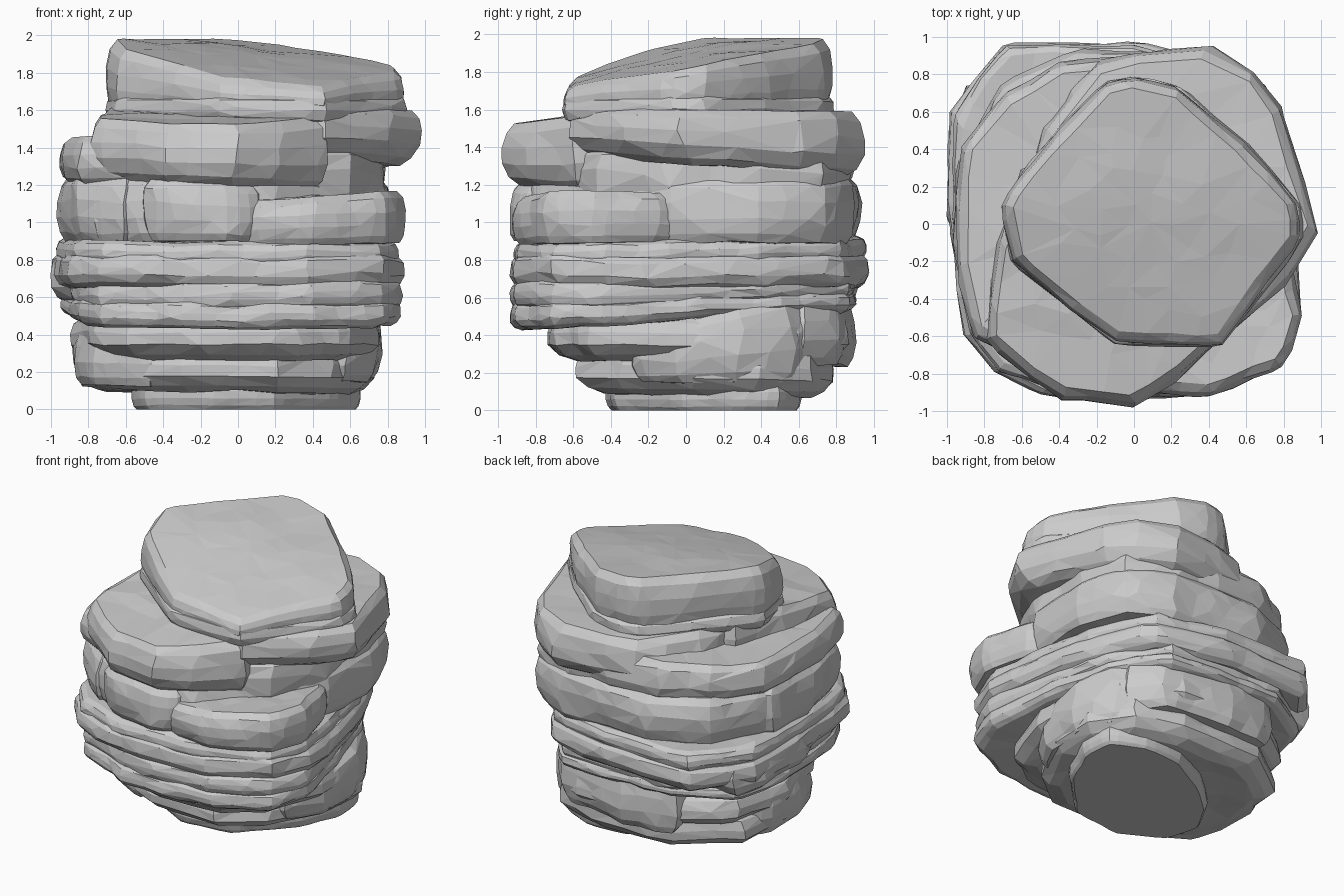
import bpy, bmesh
from mathutils import Vector, noise
from mathutils.bvhtree import BVHTree

if "Cube" in bpy.data.objects:
    bpy.data.objects.remove(bpy.data.objects["Cube"])

parts = []


def slab(name, pts, z0, z1, bot=(0, 0), top=(0, 0), under=0.09, bevel=0.06, rough=0.022, crown=0):
    """Weathered stone slab: outline, bottom/top heights and their x/y slopes."""
    seed = Vector((len(parts) * 3.7, 1.3, 5.1))
    loop = []
    for i, a in enumerate(pts):
        a, b = Vector(a), Vector(pts[(i + 1) % len(pts)])
        k = max(1, round((b - a).length / 0.07))
        loop += [a.lerp(b, j / k) for j in range(k)]
    n = len(loop)
    # soften the outline corners a little
    loop = [loop[i] * .7 + (loop[i - 1] + loop[(i + 1) % n]) * .15 for i in range(n)]
    c = sum(loop, Vector((0, 0))) / n
    # (height fraction, inset, scale) from the underside centre to the top centre
    rings = [(0, under, s) for s in (.2, .4, .55, .7, .85, 1)]
    rings += [(.13, under * .4, 1), (.36, 0, 1), (.62, 0, 1), (.86, bevel * .3, 1)]
    rings += [(1, bevel, s) for s in (1, .85, .7, .55, .4, .2)]

    def place(p, t):
        lo = z0 + bot[0] * p.x + bot[1] * p.y
        hi = z1 + top[0] * p.x + top[1] * p.y - crown * p.y * p.y
        v = Vector((p.x, p.y, lo + (hi - lo) * t))
        d = noise.noise_vector(v * 2.8 + seed) * rough
        d += noise.noise_vector(v * 7 + seed) * rough * .6
        v += Vector((d.x, d.y, d.z * .7))
        v.z = max(v.z, 0.0)
        if z0 <= 0 and t == 0:
            v.z = 0
        return v

    bm = bmesh.new()
    grid = []
    for t, inset, s in rings:
        row = []
        for p in loop:
            d = p - c
            q = c + d * s * (1 - inset / max(d.length, .2))
            row.append(bm.verts.new(place(q, t)))
        grid.append(row)
    for lo, hi in zip(grid, grid[1:]):
        for i in range(n):
            j = (i + 1) % n
            bm.faces.new((lo[i], lo[j], hi[j], hi[i]))
    for row, t in ((grid[0], 0), (grid[-1], 1)):
        m = bm.verts.new(place(c, t))
        for i in range(n):
            bm.faces.new((row[i], row[(i + 1) % n], m))
    bmesh.ops.recalc_face_normals(bm, faces=bm.faces)
    bmesh.ops.triangulate(bm, faces=bm.faces)
    parts.append((name, bm, BVHTree.FromBMesh(bm)))


def scaled(pts, s):
    return [(x * s, y * s) for x, y in pts]


def buried(p, own):
    """True when a point lies well inside another slab."""
    for _, bm, tree in parts:
        if tree is not own:
            co, no, _, dist = tree.find_nearest(p)
            if dist > .035 and (p - co).dot(no) < -.7 * dist:
                return True
    return False


# Foot of the rock
slab("base_slab", [(-.58, 0), (-.5, -.25), (-.2, -.43), (.2, -.39), (.54, -.02), (.66, .25),
     (.64, .5), (.4, .62), (.1, .61), (-.2, .45), (-.46, .22)], 0, .16, under=.03, rough=.012)
slab("lower_slab", [(-.87, .1), (-.78, -.33), (-.3, -.57), (.2, -.58), (.5, -.37), (.71, .05),
     (.73, .4), (.55, .68), (.2, .79), (-.4, .77), (-.82, .47)],
     .09, .32, bot=(-.02, -.02), under=.13)
slab("lower_ledge", [(-.88, .1), (-.77, -.36), (-.6, -.57), (-.2, -.74), (.3, -.72), (.6, -.53),
     (.75, -.1), (.75, .3), (.62, .6), (.3, .88), (-.4, .86), (-.82, .56)],
     .26, .5, under=.15)
slab("right_boulder", [(.3, -.3), (.6, -.28), (.75, -.06), (.77, .3), (.65, .57), (.4, .74),
     (.2, .2)], .15, .46, top=(0, .28), under=.06)
slab("left_boulder", [(-.45, -.5), (-.3, .4), (-.7, .5), (-.88, .25), (-.87, -.1), (-.77, -.36)],
     .13, .46, under=.05)
slab("back_boulder", [(-.5, .4), (.55, .4), (.6, .62), (.42, .83), (-.1, .91), (-.5, .84)],
     .24, .62, under=.06)

# Broad middle layers
mid = [(-.86, -.5), (-.76, -.73), (-.3, -.93), (.4, -.92), (.79, -.73), (.88, -.45), (.78, .1),
       (.66, .5), (.4, .88), (-.5, .92), (-.87, .66), (-.94, .2)]
slab("middle_slab_low", mid, .48, .6, bot=(0, .06), top=(0, .03), under=.06, bevel=.03)
slab("middle_slab_high", scaled(mid, .99), .57, .7, bot=(0, .03), top=(0, .02), under=.03, bevel=.03)
wide = [(-.99, .6), (-.99, .1), (-.96, -.25), (-.9, -.6), (-.74, -.79), (-.4, -.93), (.38, -.92),
        (.78, -.73), (.89, -.45), (.83, 0), (.74, .4), (.52, .84), (.2, .93), (0, .98), (-.7, .96)]
slab("wide_slab_low", wide, .65, .82, under=.06, bevel=.03)
slab("wide_slab_high", scaled(wide, .98), .78, .91, bot=(0, .02), top=(0, .02), under=.03, bevel=.05)
slab("left_shoulder", [(-.4, .3), (-.55, .75), (-.9, .75), (-1, .5), (-1, .05), (-.86, -.3),
     (-.5, -.3)], .57, .82, under=.1)
slab("front_right_block", [(-.1, -.8), (.1, -.9), (.4, -.93), (.8, -.76), (.91, -.5), (.82, -.15),
     (.7, .05), (.2, 0)], .87, 1.12, bot=(.02, 0), top=(.05, 0), under=.04)
slab("waist_slab", [(-.9, -.25), (-.78, -.64), (-.52, -.8), (0, -.86), (.2, -.8), (.6, -.45),
     (.8, -.08), (.82, .4), (.71, .75), (.4, .91), (-.3, .93), (-.72, .74), (-.93, .35)],
     .89, 1.24, under=.05)
slab("front_block", [(-.5, -.4), (-.51, -.84), (-.35, -.92), (-.05, -.94), (.12, -.85), (.2, -.4)],
     .9, 1.2, top=(-.06, 0), under=.04, bevel=.05)
slab("left_block", [(-.4, -.5), (-.3, .3), (-.7, .5), (-.95, .35), (-.97, -.1), (-.86, -.55),
     (-.6, -.78)], .9, 1.24, under=.05)

# Neck and upper shelves
slab("neck", [(-.83, -.4), (-.3, -.75), (.3, -.66), (.6, -.47), (.79, -.1), (.79, .4), (.68, .72),
     (.35, .87), (-.3, .82), (-.77, .55)], 1.1, 1.4, under=.03)
slab("left_ledge", [(-.86, -.6), (-.93, -.3), (-.95, .1), (-.93, .4), (-.7, .69), (-.4, .86),
     (0, .9), (.35, .85), (.3, -.5), (-.4, -.82)], 1.21, 1.48, top=(.03, 0), under=.05)
slab("front_shelf", [(-.74, -.1), (-.79, -.62), (-.4, -.95), (0, -.98), (.2, -.86), (.5, -.61),
     (.4, 0), (0, .4), (-.6, .3)], 1.19, 1.63, bot=(-.05, 0), top=(0, .11), under=.09)
slab("right_shelf", [(.46, -.64), (.79, -.34), (.99, -.03), (.9, .25), (.8, .6), (.65, .81),
     (.4, .95), (.1, .92), (-.2, .87), (-.5, .5), (-.6, 0), (0, -.5)],
     1.31, 1.6, bot=(0, -.08), top=(0, -.02), under=.11)

# Sloping cap stone
cap = [(-.71, .1), (-.66, -.2), (-.1, -.64), (.47, -.65), (.89, -.07), (.88, .1), (.6, .43),
       (.22, .74), (0, .78), (-.15, .76), (-.46, .43)]
slab("cap_foot", scaled(cap, 1.01), 1.54, 1.67, under=.03, bevel=.03, rough=.015)
slab("cap_stone", cap, 1.58, 1.9, top=(-.095, .165), under=.04, bevel=.06, rough=.015, crown=.1)

# Drop the faces buried in neighbouring slabs, then chip the rest into irregular facets
doomed = []
for name, bm, tree in parts:
    inside = {v: buried(v.co, tree) for v in bm.verts}
    doomed.append([f for f in bm.faces if all(inside[v] for v in f.verts)])
for (name, bm, tree), faces in zip(parts, doomed):
    bmesh.ops.delete(bm, geom=faces, context='FACES')
    me = bpy.data.meshes.new(name)
    bm.to_mesh(me)
    bm.free()
    ob = bpy.data.objects.new(name, me)
    bpy.context.collection.objects.link(ob)
    ob.modifiers.new("facets", 'DECIMATE').ratio = 0.32
